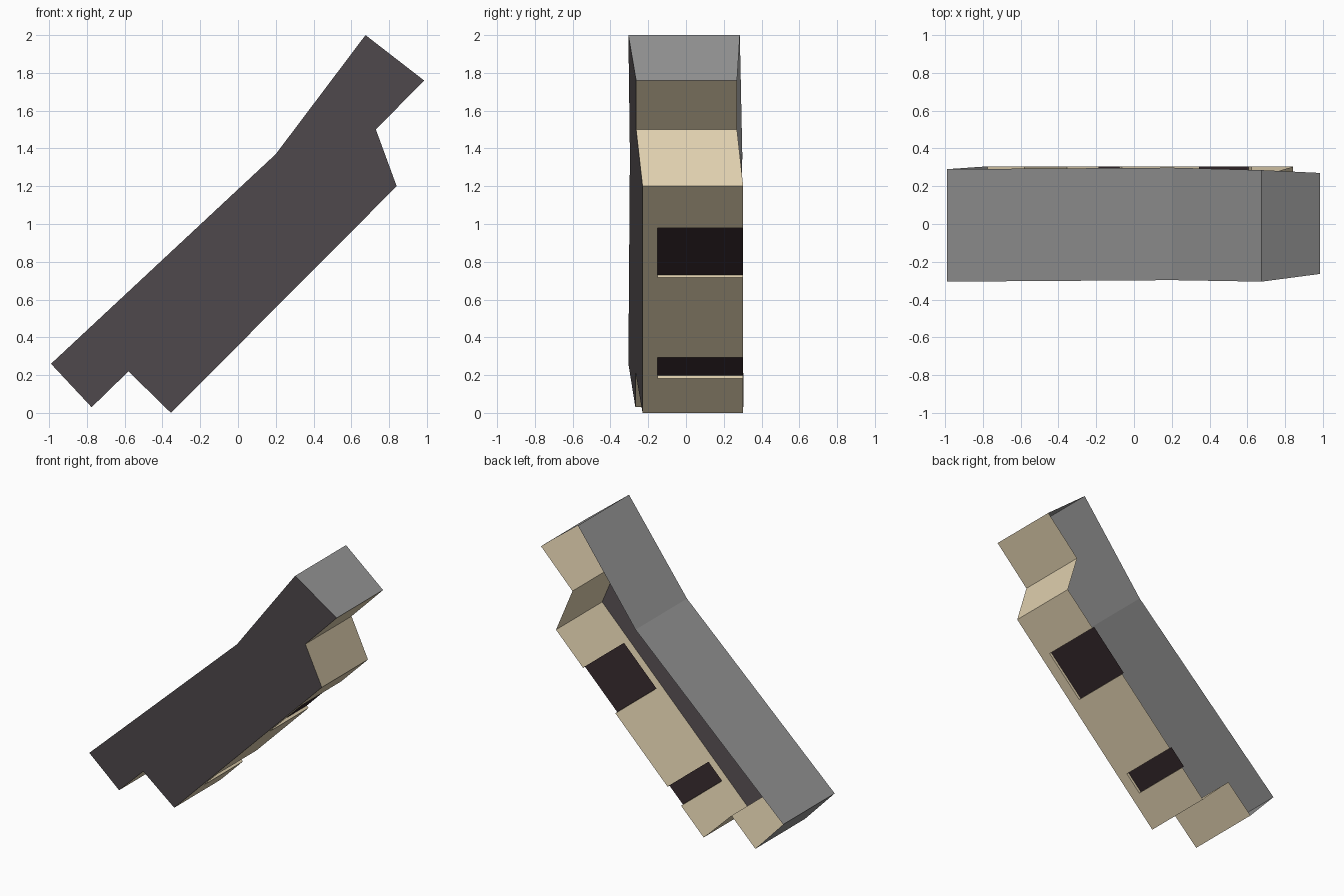
import bpy, bmesh
from mathutils import Vector

if "Cube" in bpy.data.objects:
    bpy.data.objects.remove(bpy.data.objects["Cube"])


def material(name, rgb):
    """Flat material from an sRGB colour."""
    m = bpy.data.materials.new(name)
    m.diffuse_color = [(c / 255 / 12.92 if c < 11 else ((c / 255 + 0.055) / 1.055) ** 2.4) for c in rgb] + [1]
    m.use_nodes = True
    m.node_tree.nodes["Principled BSDF"].inputs["Base Color"].default_value = m.diffuse_color
    return m


GREY = material("grey", (150, 150, 150))
CHARCOAL = material("charcoal", (83, 77, 80))
TAN = material("tan", (224, 208, 175))
BLACK = material("near_black", (50, 38, 41))


def build(name, faces, mat):
    """Make one flat-shaded object from a list of corner loops."""
    bm = bmesh.new()
    for loop in faces:
        bm.faces.new([bm.verts.new(p) for p in loop])
    bmesh.ops.remove_doubles(bm, verts=bm.verts, dist=0.0005)
    me = bpy.data.meshes.new(name)
    bm.to_mesh(me)
    bm.free()
    me.materials.append(mat)
    bpy.context.collection.objects.link(bpy.data.objects.new(name, me))


# Outline, clockwise seen from the front: x, z, front edge y, open back edge y
outline = [
    (-0.775, 0.03, -0.268, 0.305),
    (-0.99, 0.26, -0.305, 0.29),
    (0.20, 1.37, -0.297, 0.298),
    (0.675, 2.0, -0.305, 0.285),
    (0.985, 1.76, -0.264, 0.27),
    (0.73, 1.50, -0.264, 0.27),
    (0.84, 1.20, -0.23, 0.303),
    (-0.355, 0.0, -0.23, 0.303),
    (-0.58, 0.22, -0.268, 0.303),
]
front = [Vector((x, f, z)) for x, z, f, b in outline]
back = [Vector((x, b, z)) for x, z, f, b in outline]


def strip(i):
    j = (i + 1) % len(outline)
    return [front[i], front[j], back[j], back[i]]


# Side panel, upper skin and ends; the back stays open
build("side_panel", [front[::-1]], CHARCOAL)
build("upper_skin", [strip(i) for i in range(4)], GREY)
build("lower_steps", [strip(i) for i in (4, 5, 7, 8)], TAN)

# Long underside with two recessed windows reaching the open edge
Y0, Y1, Y2 = -0.23, -0.15, 0.303
INWARD = Vector((-0.014, 0, 0.014))


def under(z, y):
    return Vector((-0.355 + 1.195 * z / 1.2, y, z))


def patch(za, zb, ya, yb, shift=Vector()):
    return [under(zb, ya) + shift, under(za, ya) + shift,
            under(za, yb) + shift, under(zb, yb) + shift]


windows = [(0.183, 0.293), (0.717, 0.98)]
levels = [0, 0.183, 0.293, 0.717, 0.98, 1.2]
wall, panes = [], []
for za, zb in zip(levels, levels[1:]):
    wall.append(patch(za, zb, Y0, Y1))
    if (za, zb) not in windows:
        wall.append(patch(za, zb, Y1, Y2))
        continue
    panes.append(patch(za, zb, Y1, Y2, INWARD))
    # Recess lips: lower, inner side and upper
    path = [under(za, Y2), under(za, Y1), under(zb, Y1), under(zb, Y2)]
    for p, q in zip(path, path[1:]):
        wall.append([p, q, q + INWARD, p + INWARD])
build("underside", wall, TAN)
build("window_panes", panes, BLACK)
